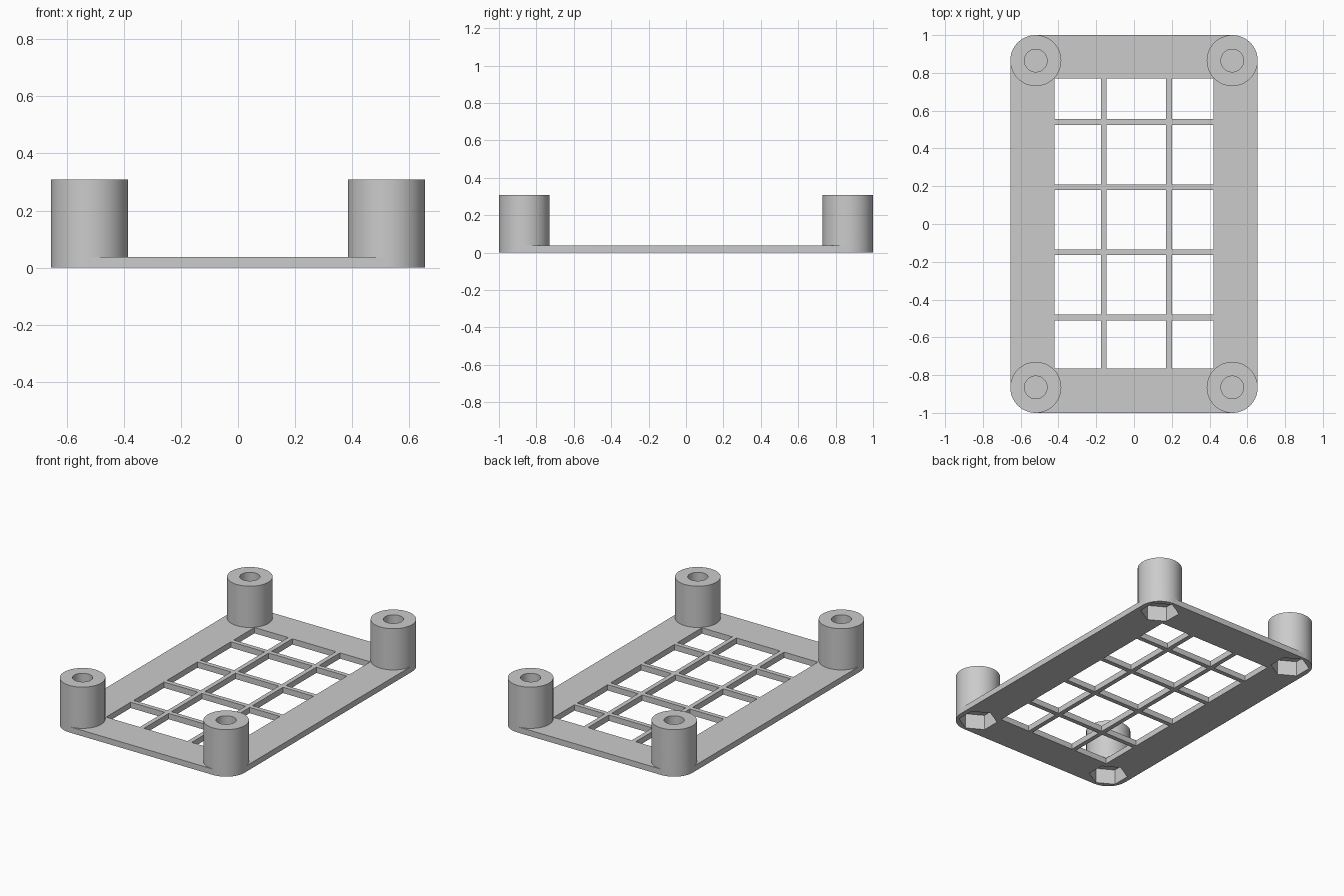
import bpy, bmesh, math
from mathutils import Matrix, Vector

cube = bpy.data.objects.get("Cube")
if cube:
    bpy.data.objects.remove(cube, do_unlink=True)

# Overall sizes
PLATE_T, POST_H, POST_R = 0.038, 0.308, 0.135
POST_X, POST_Y = 0.52, 0.865
HOLE_R, NUT_R, NUT_DEPTH, BRIDGE = 0.06, 0.118, 0.1, 0.012
BAR = 0.03
CORNERS = [(sx * POST_X, sy * POST_Y) for sx in (-1, 1) for sy in (-1, 1)]

grey = bpy.data.materials.new("plain grey")
grey.use_nodes = True
colour = (0.6, 0.6, 0.6, 1)
grey.diffuse_color = colour
grey.node_tree.nodes["Principled BSDF"].inputs["Base Color"].default_value = colour


def make_object(name, bm):
    bmesh.ops.recalc_face_normals(bm, faces=bm.faces)
    mesh = bpy.data.meshes.new(name)
    bm.to_mesh(mesh)
    bm.free()
    mesh.materials.append(grey)
    obj = bpy.data.objects.new(name, mesh)
    bpy.context.collection.objects.link(obj)
    return obj


def add_prism(bm, x, y, z0, z1, radius, sides, turn=0):
    place = Matrix.Translation((x, y, (z0 + z1) / 2)) @ Matrix.Rotation(turn, 4, "Z")
    bmesh.ops.create_cone(bm, cap_ends=True, segments=sides, radius1=radius,
                          radius2=radius, depth=z1 - z0, matrix=place)


def add_box(bm, x0, x1, y0, y1, z0, z1):
    centre = Vector((x0 + x1, y0 + y1, z0 + z1)) / 2
    size = Matrix.Diagonal((x1 - x0, y1 - y0, z1 - z0, 1))
    bmesh.ops.create_cube(bm, size=1, matrix=Matrix.Translation(centre) @ size)


def boolean(obj, other, operation):
    mod = obj.modifiers.new(other.name, "BOOLEAN")
    mod.operation, mod.object, mod.solver = operation, other, "EXACT"
    bpy.context.view_layer.objects.active = obj
    bpy.ops.object.modifier_apply(modifier=mod.name)
    bpy.data.objects.remove(other, do_unlink=True)


# Rounded base plate: hull around four corner discs
bm = bmesh.new()
for x, y in CORNERS:
    add_prism(bm, x, y, 0, PLATE_T, POST_R, 64)
points = [v.co.copy() for v in bm.verts]
bm.clear()
for p in points:
    bm.verts.new(p)
hull = bmesh.ops.convex_hull(bm, input=bm.verts)
loose = [v for v in bm.verts if not v.link_faces]
bmesh.ops.delete(bm, geom=loose, context="VERTS")
bmesh.ops.dissolve_limit(bm, angle_limit=0.01, verts=bm.verts, edges=bm.edges)
tray = make_object("mounting_tray", bm)

# Corner standoffs
bm = bmesh.new()
for x, y in CORNERS:
    add_prism(bm, x, y, 0, POST_H, POST_R, 64)
boolean(tray, make_object("standoffs", bm), "UNION")

# Grid windows between the bars
bars_x = [-0.16, 0.185]
bars_y = [-0.495, -0.15, 0.195, 0.54]


def cells(low, bars, high):
    starts = [low] + [b + BAR / 2 for b in bars]
    ends = [b - BAR / 2 for b in bars] + [high]
    return list(zip(starts, ends))


bm = bmesh.new()
for x0, x1 in cells(-0.42, bars_x, 0.42):
    for y0, y1 in cells(-0.765, bars_y, 0.77):
        add_box(bm, x0, x1, y0, y1, -0.1, 0.1)
boolean(tray, make_object("grid_windows", bm), "DIFFERENCE")

# Screw holes from above, hexagonal nut pockets from below
bm = bmesh.new()
for x, y in CORNERS:
    add_prism(bm, x, y, NUT_DEPTH + BRIDGE, POST_H + 0.1, HOLE_R, 48)
    add_prism(bm, x, y, -0.1, NUT_DEPTH, NUT_R, 6, math.pi / 6 * 0)
boolean(tray, make_object("screw_and_nut_holes", bm), "DIFFERENCE")

# Smooth round walls, keep sharp rims
bpy.ops.object.select_all(action="DESELECT")
tray.select_set(True)
bpy.context.view_layer.objects.active = tray
bpy.ops.object.shade_smooth_by_angle(angle=math.radians(30))
